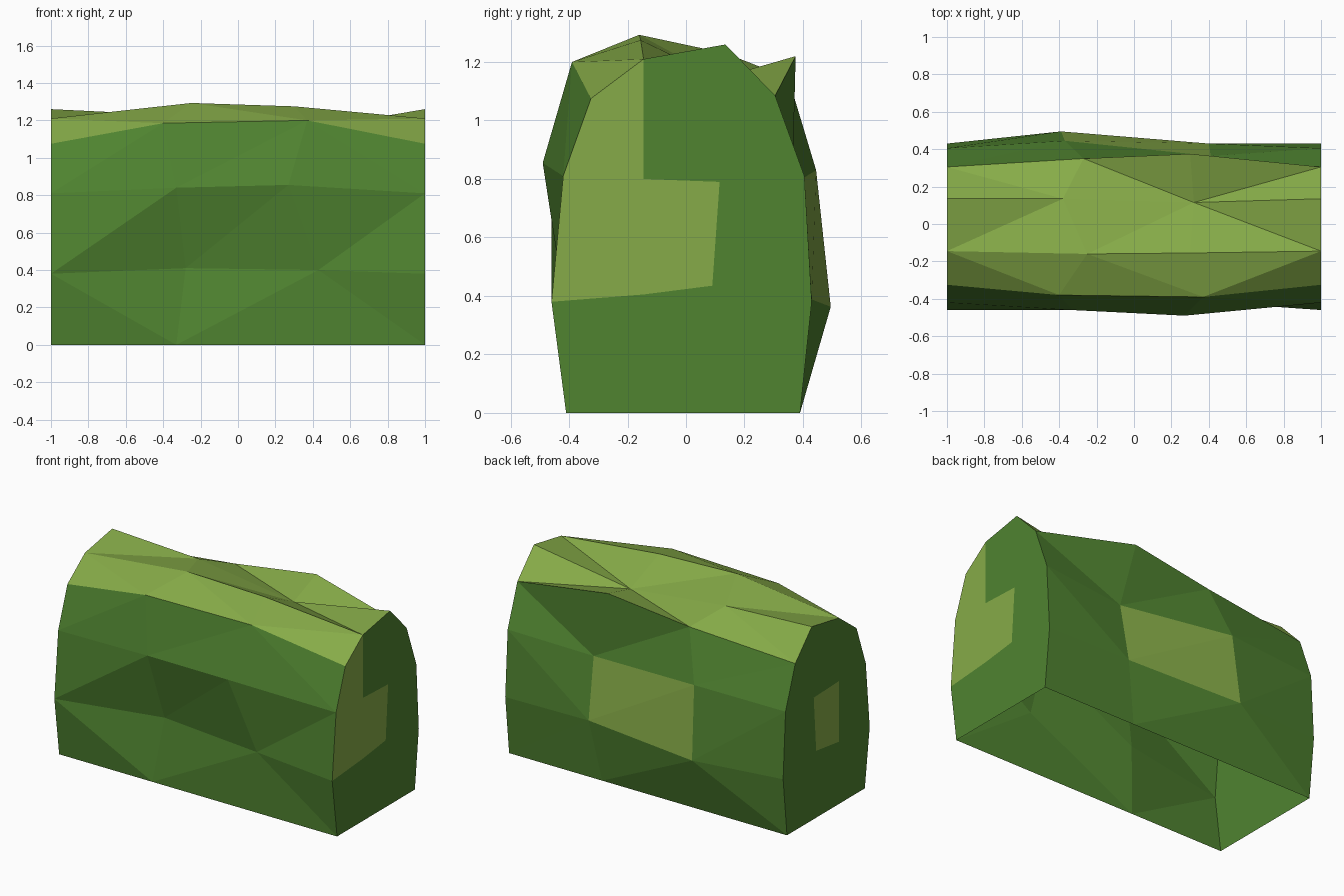
import bpy
import bmesh

cube = bpy.data.objects.get("Cube")
if cube:
    bpy.data.objects.remove(cube, do_unlink=True)


def make_material(name, color):
    mat = bpy.data.materials.new(name)
    mat.use_nodes = True
    mat.diffuse_color = color
    mat.node_tree.nodes["Principled BSDF"].inputs["Base Color"].default_value = color
    return mat


LEAF, LIGHT = range(2)
materials = [make_material("leaf green", (0.08, 0.23, 0.03, 1)),
             make_material("light leaf green", (0.24, 0.41, 0.065, 1))]

# End profile (y, z), from the front foot over the top to the back foot
profile = [(-.41, 0), (-.46, .38), (-.42, .81), (-.325, 1.075), (-.145, 1.21),
           (.135, 1.26), (.305, 1.085), (.405, .81), (.43, .38), (.39, 0)]

# Two irregular middle ribs (x, y, z), same order as the profile
rib_right = [(-.33, -.41, 0), (-.28, -.355, .41), (-.33, -.46, .84),
             (-.4, -.38, 1.185), (-.25, -.16, 1.293), (-.38, .135, 1.23),
             (-.27, .35, 1.146), (-.37, .445, .83), (-.39, .495, .363), (-.33, .39, 0)]
rib_left = [(.33, -.41, 0), (.43, -.42, .4), (.27, -.49, .855),
            (.37, -.39, 1.2), (.3, -.155, 1.275), (.32, .115, 1.145),
            (.3, .375, 1.22), (.41, .364, .78), (.4, .43, .388), (.33, .39, 0)]

# Corners of the leaf patch inside each end
end_patch = [(-.145, .405), (.09, .435), (.115, .79), (-.145, .8)]

# Fold direction of each cell, per row: u rises towards +x, d falls
folds = ["dud", "uuu", "uud", "ddu", "uud", "ddu", "uud", "uud", "duu"]

bm = bmesh.new()


def add_face(verts, color):
    bm.faces.new(verts).material_index = color


ribs = [[(-1, y, z) for y, z in profile], rib_right, rib_left,
        [(1, y, z) for y, z in profile]]
grid = [[bm.verts.new(point) for point in rib] for rib in ribs]

# Faceted walls and top; the top rows and one back panel are lighter
for j, row in enumerate(folds):
    for i, fold in enumerate(row):
        a, b = grid[i][j], grid[i + 1][j]
        c, d = grid[i + 1][j + 1], grid[i][j + 1]
        color = LIGHT if j in (3, 4, 5) or (i, j) == (1, 7) else LEAF
        triangles = [(a, b, c), (a, c, d)] if fold == "u" else [(a, b, d), (b, c, d)]
        for triangle in triangles:
            add_face(triangle, color)

# Flat ends, built around the patch; the bottom stays open
for x, rim in ((-1, grid[0]), (1, grid[-1])):
    p, q, r, s = [bm.verts.new((x, y, z)) for y, z in end_patch]
    front = LIGHT if x > 0 else LEAF
    panels = [((rim[0], rim[1], p), LEAF), ((rim[0], p, q, rim[9]), LEAF),
              ((rim[9], q, rim[8]), LEAF), ((rim[1], rim[2], s, p), front),
              ((rim[2], rim[3], rim[4], s), front), ((rim[4], rim[5], r, s), LEAF),
              ((rim[5], rim[6], rim[7], r), LEAF), ((rim[7], rim[8], q, r), LEAF),
              ((p, s, r, q), LIGHT)]
    for verts, color in panels:
        add_face(verts if x < 0 else verts[::-1], color)

mesh = bpy.data.meshes.new("hedge")
bm.to_mesh(mesh)
bm.free()
for mat in materials:
    mesh.materials.append(mat)
hedge = bpy.data.objects.new("hedge", mesh)
bpy.context.collection.objects.link(hedge)
